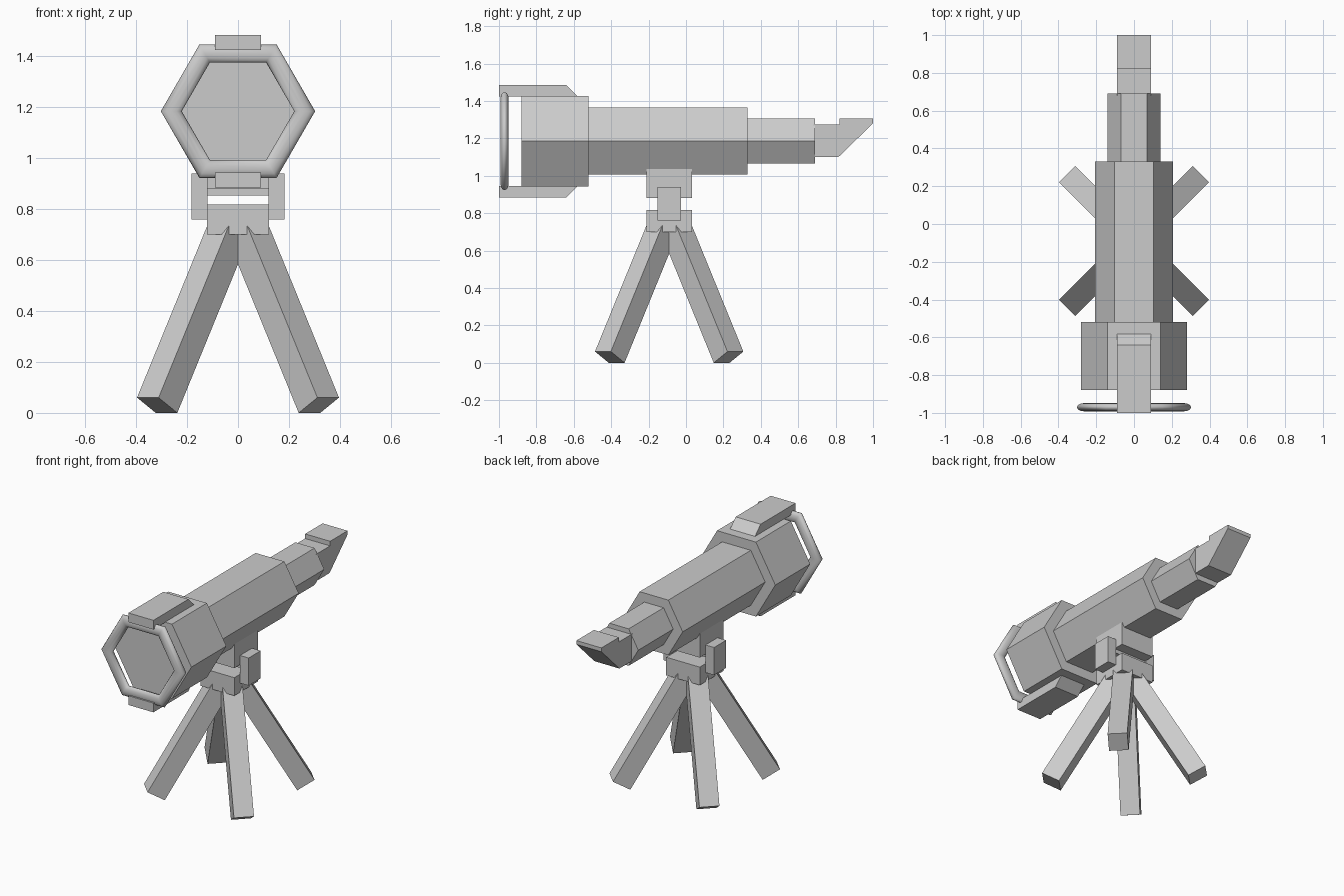
import bpy, bmesh, math
from mathutils import Vector

cube = bpy.data.objects.get("Cube")
if cube:
    bpy.data.objects.remove(cube, do_unlink=True)

AXIS_Z = 1.185    # height of the optical axis
MOUNT_Y = -0.09   # centre of the tripod

grey = bpy.data.materials.new("plain grey")
grey.use_nodes = True
GREY = (0.6, 0.6, 0.6, 1)
grey.diffuse_color = GREY
grey.node_tree.nodes["Principled BSDF"].inputs["Base Color"].default_value = GREY


def add(name, bm, smooth=False):
    bmesh.ops.recalc_face_normals(bm, faces=bm.faces)
    mesh = bpy.data.meshes.new(name)
    for f in bm.faces:
        f.smooth = smooth
    bm.to_mesh(mesh)
    bm.free()
    mesh.materials.append(grey)
    obj = bpy.data.objects.new(name, mesh)
    bpy.context.collection.objects.link(obj)
    return obj


def prism(name, points, offset):
    """Extrude a closed outline along an offset."""
    bm = bmesh.new()
    face = bm.faces.new([bm.verts.new(p) for p in points])
    moved = bmesh.ops.extrude_face_region(bm, geom=[face], use_keep_orig=True)["geom"]
    verts = [v for v in moved if isinstance(v, bmesh.types.BMVert)]
    bmesh.ops.translate(bm, verts=verts, vec=offset)
    return add(name, bm)


def box(name, x0, x1, y0, y1, z0, z1):
    outline = [(x0, y0, z0), (x1, y0, z0), (x1, y1, z0), (x0, y1, z0)]
    return prism(name, outline, (0, 0, z1 - z0))


def hex_tube(name, radius, y0, y1):
    angles = [math.radians(60 * i) for i in range(6)]
    outline = [(radius * math.cos(a), y0, AXIS_Z + radius * math.sin(a)) for a in angles]
    return prism(name, outline, (0, y1 - y0, 0))


def side_profile(name, half_width, points):
    return prism(name, [(-half_width, y, z) for y, z in points], (2 * half_width, 0, 0))


# Telescope body
hex_tube("front_barrel", 0.28, -0.88, -0.52)
hex_tube("main_tube", 0.207, -0.52, 0.33)
hex_tube("rear_tube", 0.139, 0.33, 0.69)

# Angled eyepiece
side_profile("eyepiece", 0.09, [(0.68, 1.1), (0.815, 1.1), (1, 1.28), (1, 1.305),
                                (0.82, 1.305), (0.82, 1.275), (0.68, 1.275)])

# Clips that hold the lens ring, above and below
for name, side in (("top_clip", 1), ("bottom_clip", -1)):
    side_profile(name, 0.09, [(y, AXIS_Z + side * h) for y, h in
                              ((-1, 0.24), (-1, 0.3), (-0.64, 0.3), (-0.58, 0.24))])

# Rounded six-sided lens ring
bm = bmesh.new()
MINOR = 12
loops = []
for i in range(6):
    a = math.radians(60 * i)
    loop = []
    for j in range(MINOR):
        b = math.tau * j / MINOR
        r = 0.262 + 0.041 * math.cos(b)
        loop.append(bm.verts.new((r * math.cos(a), -0.97 + 0.022 * math.sin(b),
                                  AXIS_Z + r * math.sin(a))))
    loops.append(loop)
for i in range(6):
    p, q = loops[i], loops[(i + 1) % 6]
    for j in range(MINOR):
        k = (j + 1) % MINOR
        bm.faces.new((p[j], p[k], q[k], q[j]))
add("lens_ring", bm, smooth=True)

# Mount blocks, axle and side knobs
H = 0.121
box("upper_mount", -H, H, MOUNT_Y - H, MOUNT_Y + H, 0.88, 1.1)
box("tripod_head", -H, H, MOUNT_Y - H, MOUNT_Y + H, 0.7, 0.818)
box("axle", -H, H, MOUNT_Y - 0.05, MOUNT_Y + 0.05, 0.853, 0.88)
for name, s in (("left_knob", 1), ("right_knob", -1)):
    box(name, s * 0.12, s * 0.183, MOUNT_Y - 0.062, MOUNT_Y + 0.062, 0.76, 0.94)

# Four square legs, splayed thirty degrees along the diagonals
tilt = math.radians(30)
W = 0.06
for i, name in enumerate(("back_left", "back_right", "front_right", "front_left")):
    a = math.radians(45 + 90 * i)
    out = Vector((math.cos(a), math.sin(a), 0))
    across = Vector((-math.sin(a), math.cos(a), 0))
    up = Vector((0, 0, 1))
    along = up * math.cos(tilt) - out * math.sin(tilt)
    thick = out * math.cos(tilt) + up * math.sin(tilt)
    foot = Vector((0, MOUNT_Y, 0.03)) + out * 0.449
    corners = [foot + across * W * u + thick * W * v
               for u, v in ((-1, -1), (1, -1), (1, 1), (-1, 1))]
    prism(name + "_leg", corners, along * 0.815)
